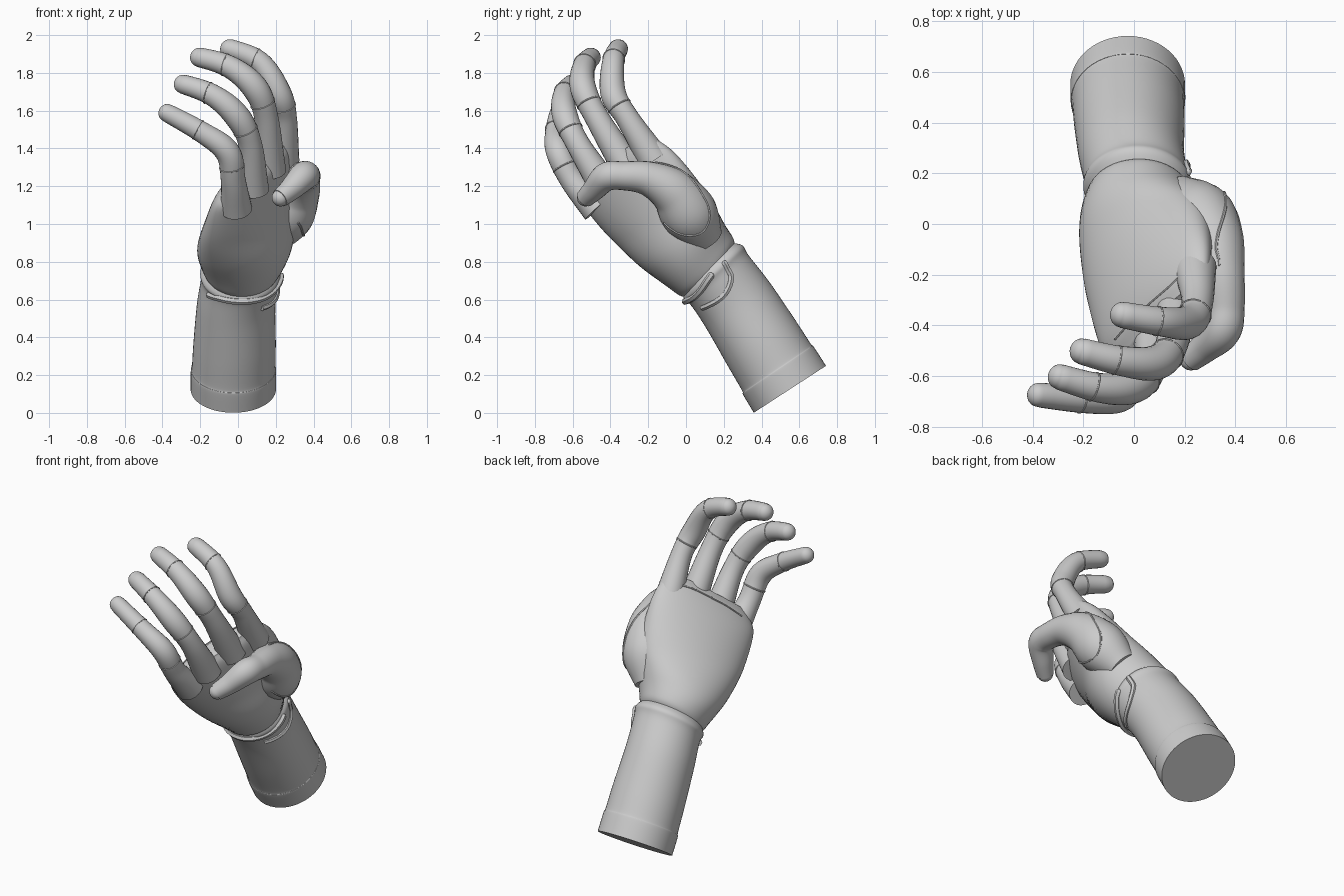
import bpy, bmesh
from math import sin, cos, pi, radians, sqrt
from mathutils import Vector

if "Cube" in bpy.data.objects:
    bpy.data.objects.remove(bpy.data.objects["Cube"])


def spline(keys, steps):
    """Catmull-Rom through rows of numbers."""
    k = [Vector(r) for r in keys]
    k = [k[0] * 2 - k[1]] + k + [k[-1] * 2 - k[-2]]
    out = []
    for i in range(1, len(k) - 2):
        a, b, c, d = k[i - 1:i + 3]
        for s in range(steps):
            t = s / steps
            out.append((b * 2 + (c - a) * t + (a * 2 - b * 5 + c * 4 - d) * t * t
                        + (b * 3 - a - c * 3 + d) * t ** 3) * 0.5)
    out.append(k[-2])
    return out


def loft(name, rings):
    bm = bmesh.new()
    rows = [[bm.verts.new(p) for p in ring] for ring in rings]
    n = len(rows[0])
    for r0, r1 in zip(rows, rows[1:]):
        for j in range(n):
            bm.faces.new((r0[j], r0[(j + 1) % n], r1[(j + 1) % n], r1[j]))
    bm.faces.new(rows[0][::-1])
    bm.faces.new(rows[-1])
    bmesh.ops.recalc_face_normals(bm, faces=bm.faces)
    me = bpy.data.meshes.new(name)
    bm.to_mesh(me)
    bm.free()
    ob = bpy.data.objects.new(name, me)
    bpy.context.collection.objects.link(ob)
    bpy.context.view_layer.objects.active = ob
    bpy.ops.object.select_all(action='DESELECT')
    ob.select_set(True)
    bpy.ops.object.shade_smooth_by_angle(angle=radians(50))
    return ob


def body(name, keys, n=56):
    """Ellipse sections: centre, half width, half depth, twist, tilt (degrees)."""
    rings = []
    for x, y, z, a, b, tw, ti in spline(keys, 8):
        X = Vector((1, 0, 0))
        D = Vector((0, cos(radians(ti)), sin(radians(ti))))
        M = (X * cos(radians(tw)) + D * sin(radians(tw))) * a
        T = (D * cos(radians(tw)) - X * sin(radians(tw))) * b
        c = Vector((x, y, z))
        rings.append([c + M * cos(2 * pi * j / n) + T * sin(2 * pi * j / n) for j in range(n)])
    return loft(name, rings)


def digit(name, keys, n=24):
    """Round tube along x, y, z, radius with a rounded tip."""
    pts = spline(keys, 9)
    d = (pts[-1] - pts[-2]).to_3d().normalized()
    end, r = pts[-1].to_3d(), pts[-1][3]
    for i in range(1, 7):
        t = i / 6 * pi / 2 * 0.97
        p = end + d * r * 0.9 * (sin(t) - 1)
        if i == 1:
            pts = [q for q in pts if (q.to_3d() - end).dot(d) < -0.9 * r
                   or (q.to_3d() - end).length > 2 * r]
            pts.append(Vector((*(end - d * r * 0.9), r)))
        pts.append(Vector((*p, r * cos(t))))
    rings, side = [], Vector((1, 0.3, 0))
    for i, q in enumerate(pts):
        t = (pts[min(i + 1, len(pts) - 1)] - pts[max(i - 1, 0)]).to_3d().normalized()
        side = (side - t * side.dot(t)).normalized()
        up = t.cross(side)
        rings.append([q.to_3d() + (side * cos(2 * pi * j / n) + up * sin(2 * pi * j / n)) * q[3]
                      for j in range(n)])
    return loft(name, rings)


def seam(name, target, path, r=0.006):
    """Thin raised stitch line laid on the surface of a part."""
    rows = []
    for p in spline(path, 6):
        ok, hit, nor, _ = target.closest_point_on_mesh(p)
        rows.append((*hit, r))
    digit(name, rows[::2], 6)


# forearm with a hemmed cuff
body("forearm", [
    (-.025, .55, .125, .226, .228, 0, 33), (-.024, .49, .222, .226, .226, 0, 34),
    (-.023, .478, .243, .221, .220, 0, 34), (-.018, .40, .37, .218, .216, 0, 34),
    (-.01, .275, .57, .208, .207, 0, 34), (.01, .18, .70, .206, .202, 0, 41),
    (.015, .145, .74, .214, .212, 0, 44), (.02, .11, .77, .19, .18, 0, 46)])

# palm twists from the wrist to the slanted knuckle line
palm = body("palm", [
    (.02, .13, .745, .19, .185, 0, 46), (.022, .095, .785, .215, .212, 5, 45),
    (.04, -.02, .90, .275, .225, 40, 36), (.06, -.14, 1.04, .325, .18, 51, 29),
    (.085, -.28, 1.21, .335, .125, 54, 32), (.105, -.355, 1.295, .30, .085, 54, 39),
    (.115, -.39, 1.335, .25, .045, 54, 42)])

# four fingers, thicker at the joints
fingers = {
    "index_finger": [(.24, -.17, 1.34, .085), (.25, -.31, 1.56, .062), (.215, -.385, 1.69, .068),
                     (.11, -.385, 1.86, .058), (-.09, -.35, 1.945, .05)],
    "middle_finger": [(.17, -.30, 1.28, .085), (.15, -.47, 1.56, .064), (.09, -.545, 1.72, .069),
                      (-.05, -.54, 1.835, .059), (-.25, -.49, 1.895, .05)],
    "ring_finger": [(.08, -.42, 1.18, .085), (.065, -.57, 1.42, .063), (-.005, -.64, 1.57, .068),
                    (-.14, -.645, 1.685, .058), (-.335, -.59, 1.755, .049)],
    "little_finger": [(-.01, -.47, 1.08, .085), (-.025, -.60, 1.23, .066), (-.055, -.675, 1.38, .066),
                      (-.19, -.69, 1.485, .056), (-.415, -.67, 1.61, .047)],
}
for name, keys in fingers.items():
    ob = digit(name, keys)
    # stitched rings around each finger at the joints
    for k in (1, 3):
        a, b = Vector(keys[k][:3]), Vector(keys[k + 1][:3])
        t = (b - a).normalized()
        s = t.orthogonal().normalized()
        u = t.cross(s)
        c = a.lerp(b, 0.5 if k == 1 else 0.1)
        seam(name + "_seam_" + str(k), ob,
             [c + (s * cos(j * pi / 6) + u * sin(j * pi / 6)) * 0.06 for j in range(13)], 0.004)

# thumb and its fleshy base
thumb = digit("thumb", [
    (.17, .10, .92, .10), (.25, .02, 1.05, .15), (.31, -.07, 1.17, .125), (.345, -.20, 1.24, .092),
    (.36, -.33, 1.255, .076), (.345, -.42, 1.25, .076), (.275, -.49, 1.18, .06),
    (.195, -.555, 1.115, .045)])

# stitch lines: thumb base, knuckle line on the back of the hand, outer edge
seam("thumb_seam", thumb, [(.34, -.16, .98), (.36, -.04, .93), (.35, .08, .95), (.35, .12, 1.05),
                           (.36, .06, 1.2), (.33, -.05, 1.34), (.33, -.16, 1.36)])
seam("knuckle_seam", palm, [(.22, -.14, 1.48), (.10, -.24, 1.45), (0, -.34, 1.36), (-.10, -.46, 1.22)])

# folded fabric around the wrist
wrist = bpy.data.objects["forearm"]
seam("wrist_fold", wrist, [(-.17, .08, .62), (-.06, .0, .59), (.06, .0, .59), (.17, .06, .63),
                           (.24, .14, .74)], 0.018)
seam("side_fold", wrist, [(.13, .08, .55), (.21, .20, .62), (.24, .25, .73), (.24, .2, .82)], 0.016)
